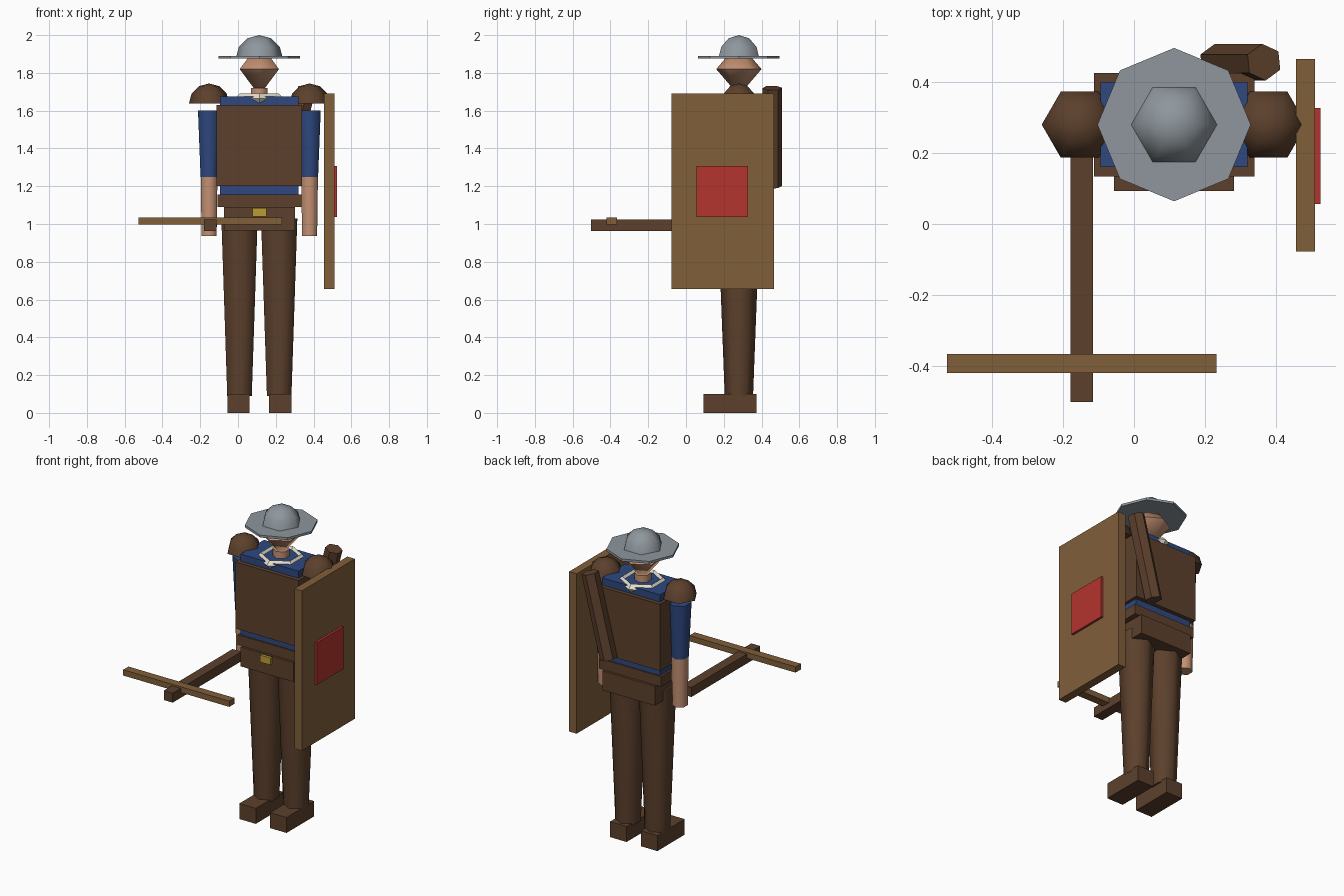
import bpy, bmesh, math
from mathutils import Vector

if "Cube" in bpy.data.objects:
    bpy.data.objects.remove(bpy.data.objects["Cube"], do_unlink=True)

CX, CY = 0.113, 0.28  # body axis


def material(name, rgb):
    lin = [((c / 255 + 0.055) / 1.055) ** 2.4 for c in rgb]
    m = bpy.data.materials.new(name)
    m.use_nodes = True
    m.diffuse_color = (*lin, 1)
    m.node_tree.nodes["Principled BSDF"].inputs["Base Color"].default_value = (*lin, 1)
    return m


LEATHER = material("brown leather", (92, 64, 44))
WOOD = material("light wood", (128, 94, 58))
BLUE = material("blue cloth", (46, 72, 128))
SKIN = material("skin", (196, 145, 115))
STEEL = material("steel", (142, 150, 157))
RED = material("red paint", (180, 52, 46))
GOLD = material("brass", (190, 156, 52))
LINEN = material("cream linen", (228, 222, 205))


def finish(name, bm, mat, smooth=False):
    bmesh.ops.recalc_face_normals(bm, faces=bm.faces)
    me = bpy.data.meshes.new(name)
    bm.to_mesh(me)
    bm.free()
    me.materials.append(mat)
    ob = bpy.data.objects.new(name, me)
    bpy.context.collection.objects.link(ob)
    if smooth:
        bpy.ops.object.select_all(action="DESELECT")
        ob.select_set(True)
        bpy.context.view_layer.objects.active = ob
        bpy.ops.object.shade_smooth_by_angle(angle=math.radians(62))
    return ob


def box(name, mat, x, y, z):
    """Box from (min, max) pairs."""
    bm = bmesh.new()
    bmesh.ops.create_cube(bm, size=1)
    for v in bm.verts:
        v.co = Vector([(a + b) / 2 + c * (b - a) for (a, b), c in zip((x, y, z), v.co)])
    return finish(name, bm, mat)


def lathe(name, mat, center, profile, sides=6, turn=0.0, smooth=False):
    """Closed solid from (radius, height) rings; a zero radius makes a tip."""
    bm = bmesh.new()
    rings = []
    for r, z in profile:
        if r < 1e-5:
            rings.append([bm.verts.new((0, 0, z))])
        else:
            angles = [turn + math.tau * i / sides for i in range(sides)]
            rings.append([bm.verts.new((r * math.cos(a), r * math.sin(a), z)) for a in angles])
    for lo, hi in zip(rings, rings[1:]):
        for i in range(sides):
            j = (i + 1) % sides
            quad = [lo[i % len(lo)], lo[j % len(lo)], hi[j % len(hi)], hi[i % len(hi)]]
            bm.faces.new(list(dict.fromkeys(quad)))
    for ring in (rings[0], rings[-1]):
        if len(ring) > 1:
            bm.faces.new(ring)
    ob = finish(name, bm, mat, smooth)
    ob.location = center
    return ob


def dome(name, mat, center, radius):
    steps = [math.radians(a) for a in (0, 30, 60)]
    profile = [(radius * math.cos(a), radius * math.sin(a)) for a in steps] + [(0, radius)]
    return lathe(name, mat, center, profile, smooth=True)


def around(half, mid):
    return (mid - half, mid + half)


QUARTER = math.pi / 2

# Head, neck and helmet
lathe("head", SKIN, (CX, CY, 1.82), [(0, -0.14), (0.12, 0), (0, 0.14)], turn=QUARTER, smooth=True)
lathe("neck", SKIN, (CX, CY, 0), [(0.05, 1.62), (0.05, 1.72)], turn=QUARTER, smooth=True)
lathe("helmet_brim", STEEL, (CX, CY, 0), [(0.216, 1.875), (0.216, 1.89)], sides=8)
dome("helmet_dome", STEEL, (CX, CY, 1.875), 0.125)

# Neck scarf: a coarse ring
bm = bmesh.new()
SEG, TUBE = 6, 4
grid = []
for i in range(SEG):
    a = QUARTER + math.tau * i / SEG
    row = []
    for k in range(TUBE):
        b = math.tau * k / TUBE
        r = 0.12 + 0.026 * math.cos(b)
        row.append(bm.verts.new((r * math.cos(a), r * math.sin(a), 0.026 * math.sin(b))))
    grid.append(row)
for i in range(SEG):
    for k in range(TUBE):
        n, m = (i + 1) % SEG, (k + 1) % TUBE
        bm.faces.new((grid[i][k], grid[n][k], grid[n][m], grid[i][m]))
finish("neck_scarf", bm, LINEN).location = (CX, CY, 1.665)

# Torso, jerkin, belt
box("tunic", BLUE, around(0.207, CX), around(0.12, CY), (1.14, 1.676))
box("jerkin", LEATHER, around(0.226, CX), around(0.146, CY), (1.2, 1.63))
box("waistband", LEATHER, around(0.222, CX), around(0.13, CY), (1.09, 1.155))
box("hip_belt", LEATHER, around(0.188, CX), around(0.145, CY), (0.965, 1.09))
box("belt_buckle", GOLD, around(0.037, CX), (0.117, 0.14), (1.04, 1.085))

# Limbs, mirrored about the body axis
for side, s in (("left", 1), ("right", -1)):
    arm = (CX + s * 0.266, CY, 0)
    leg = (CX + s * 0.105, CY, 0)
    dome(side + "_shoulder_pad", LEATHER, (arm[0], CY, 1.637), 0.107)
    lathe(side + "_sleeve", BLUE, arm, [(0.052, 1.25), (0.068, 1.6)], turn=QUARTER, smooth=True)
    lathe(side + "_forearm", SKIN, arm, [(0.046, 0.937), (0.051, 1.25)], turn=QUARTER, smooth=True)
    lathe(side + "_leg", LEATHER, leg, [(0.075, 0.09), (0.111, 1.03)], turn=QUARTER, smooth=True)
    box(side + "_boot", LEATHER, around(0.059, CX + s * 0.11), (0.093, 0.372), (0, 0.1))

# Shield carried on the left
box("shield_board", WOOD, (0.456, 0.51), (-0.077, 0.465), (0.657, 1.69))
box("shield_emblem", RED, (0.508, 0.525), (0.056, 0.327), (1.036, 1.308))

# Crossbow in the right hand
box("crossbow_stock", LEATHER, (-0.179, -0.115), (-0.502, 0.2), (0.963, 1.024))
box("crossbow_limb", WOOD, (-0.527, 0.232), (-0.42, -0.366), (0.997, 1.034))

# Slanted quiver on the back
low, high = Vector((0.233, 0.456, 1.2)), Vector((0.366, 0.456, 1.72))
axis = high - low
quiver = lathe("quiver", LEATHER, low, [(0.052, 0), (0.052, axis.length)], turn=0.1)
quiver.rotation_euler = axis.to_track_quat("Z", "Y").to_euler()
